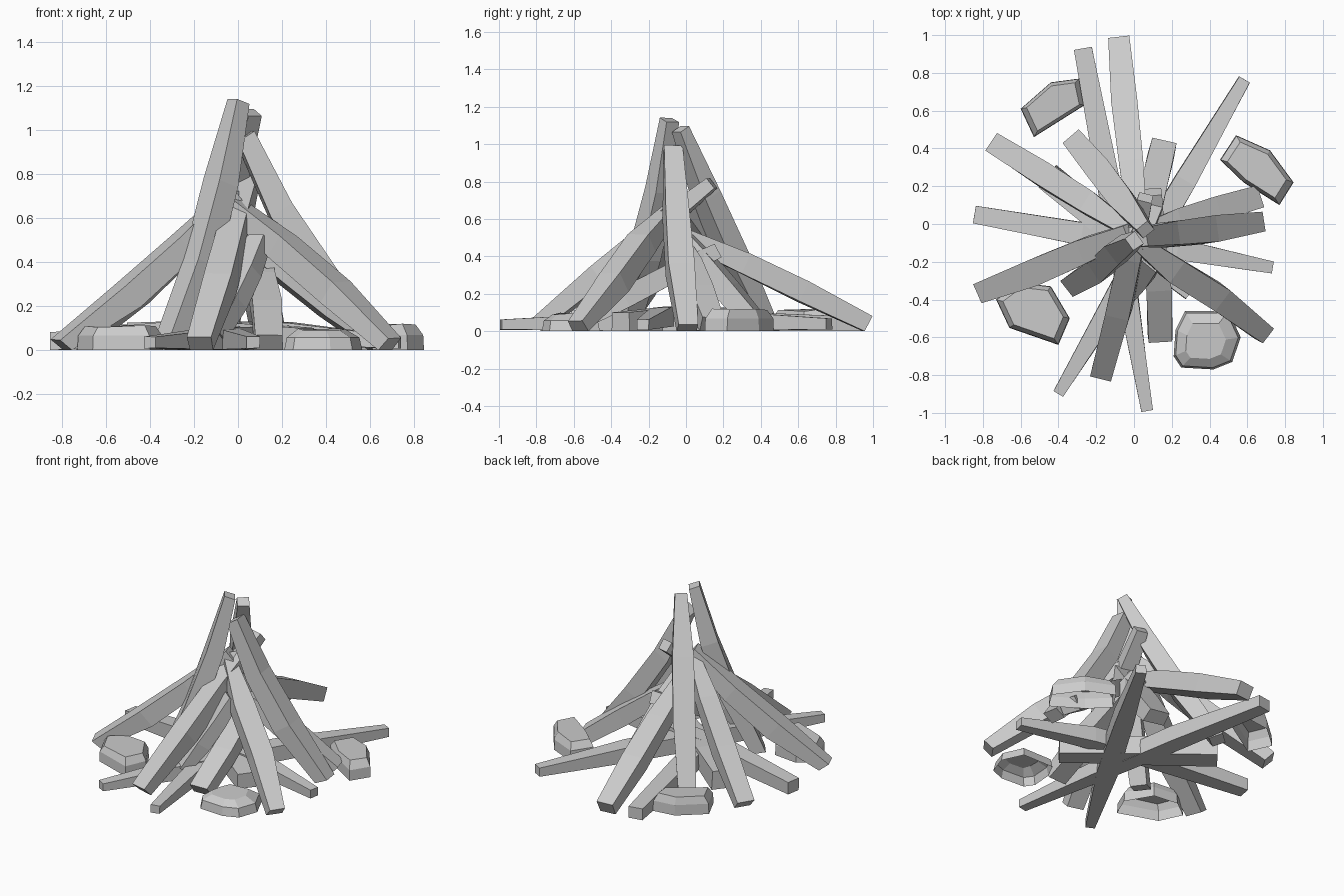
import bpy, bmesh, random
from mathutils import Vector

if "Cube" in bpy.data.objects:
    bpy.data.objects.remove(bpy.data.objects["Cube"])
random.seed(4)


def finish(bm, name):
    bmesh.ops.recalc_face_normals(bm, faces=bm.faces)
    me = bpy.data.meshes.new(name)
    bm.to_mesh(me)
    bm.free()
    ob = bpy.data.objects.new(name, me)
    bpy.context.collection.objects.link(ob)
    return ob


def log(name, a, b, w0=.11, wm=.14, w1=.08, bulge=.01):
    """Four-sided split log through four slightly irregular rings."""
    a, b = Vector(a), Vector(b)
    d = (b - a).normalized()
    side = d.cross(Vector((0, 0, 1))).normalized()
    up = side.cross(d)
    bm = bmesh.new()
    rings = []
    for t, w in ((0, w0), (.36, wm), (.68, wm * .93), (1, w1)):
        c = a.lerp(b, t)
        if 0 < t < 1:
            c += up * bulge + side * random.uniform(-.01, .01)
        ring = []
        for sx, sy in ((-1, -1), (1, -1), (1, 1), (-1, 1)):
            k = random.uniform(.92, 1.06) * w / 2
            p = c + side * sx * k + up * sy * k * .88
            p.z = max(p.z, 0)
            ring.append(bm.verts.new(p))
        rings.append(ring)
    for r, s in zip(rings, rings[1:]):
        for i in range(4):
            j = (i + 1) % 4
            bm.faces.new((r[i], r[j], s[j], s[i]))
    bm.faces.new(rings[0])
    bm.faces.new(rings[-1])
    return finish(bm, name)


def rock(name, outline, height, inset=.82, mid=.98):
    """Faceted stone, open underneath, from a ground outline."""
    n = len(outline)
    cx = sum(p[0] for p in outline) / n
    cy = sum(p[1] for p in outline) / n
    bm = bmesh.new()
    rings = []
    for s, z in ((1, 0), (mid, height * .6), (inset, height)):
        rings.append([bm.verts.new((cx + (x - cx) * s, cy + (y - cy) * s,
                      z * (1 if z < height else random.uniform(.9, 1.05))))
                      for x, y in outline])
    for r, t in zip(rings, rings[1:]):
        for i in range(n):
            j = (i + 1) % n
            bm.faces.new((r[i], r[j], t[j], t[i]))
    bm.faces.new(rings[-1])
    return finish(bm, name)


# Long logs lying crossed on the ground: ends, widths, bulge
ground = [
    ((-.27, .93, .035), (.07, -.99, .035), .1, .12, .06, .015),
    ((-.4, -.9, .035), (.585, .765, .04), .06, .13, .065, .015),
    ((-.845, .05, .04), (.735, -.23, .035), .09, .125, .065, .04),
    ((-.46, .25, .06), (.31, -.35, .05), .15, .15, .12, .01),
]
for i, (a, b, *w) in enumerate(ground):
    log(f"ground_log_{i + 1}", a, b, *w)

# Leaning logs forming the cone: base, top, widths, bulge (negative sags)
leaning = [
    ((-.32, -.32, .0), (.0, -.09, 1.13), .11, .13, .08, -.035),
    ((-.31, .43, .0), (.06, -.03, 1.08), .11, .14, .08, -.02),
    ((.65, .01, .01), (.03, -.07, .97), .11, .14, .1, -.045),
    ((.15, .4, .0), (.03, -.1, .6), .14, .14, .09, 0),
    ((-.80, -.36, .01), (-.02, -.04, .71), .11, .14, .09, -.025),
    ((.69, -.58, .02), (-.03, -.06, .67), .1, .14, .07, .01),
    ((-.17, -.79, .02), (.06, .14, .79), .11, .13, .08, .01),
    ((.14, -.6, .02), (.1, .17, .43), .13, .13, .09, .01),
    ((-.73, .42, .02), (.0, -.05, .7), .11, .13, .07, 0),
    ((-.08, .97, .035), (.02, .0, .5), .11, .14, .1, .01),
    ((.64, .14, .03), (.02, -.05, .5), .12, .13, .08, 0),
    ((-.1, -.45, .06), (.1, -.2, .5), .08, .11, .09, 0),
]
for i, (a, b, *w) in enumerate(leaning):
    log(f"leaning_log_{i + 1}", a, b, *w)

# Stones around the fire
rock("rock_back_left", [(-.6, .61), (-.44, .75), (-.29, .77), (-.26, .63), (-.53, .46)], .115)
rock("rock_right", [(.455, .34), (.54, .47), (.72, .39), (.845, .22), (.77, .1), (.58, .22)], .115, .8)
rock("rock_front_left", [(-.73, -.4), (-.61, -.31), (-.44, -.33), (-.34, -.5), (-.4, -.64), (-.66, -.55)], .11)
rock("rock_front_right", [(.21, -.7), (.22, -.56), (.27, -.46), (.5, -.46), (.565, -.6),
                          (.52, -.73), (.42, -.77), (.25, -.76)], .095, .6, .93)
